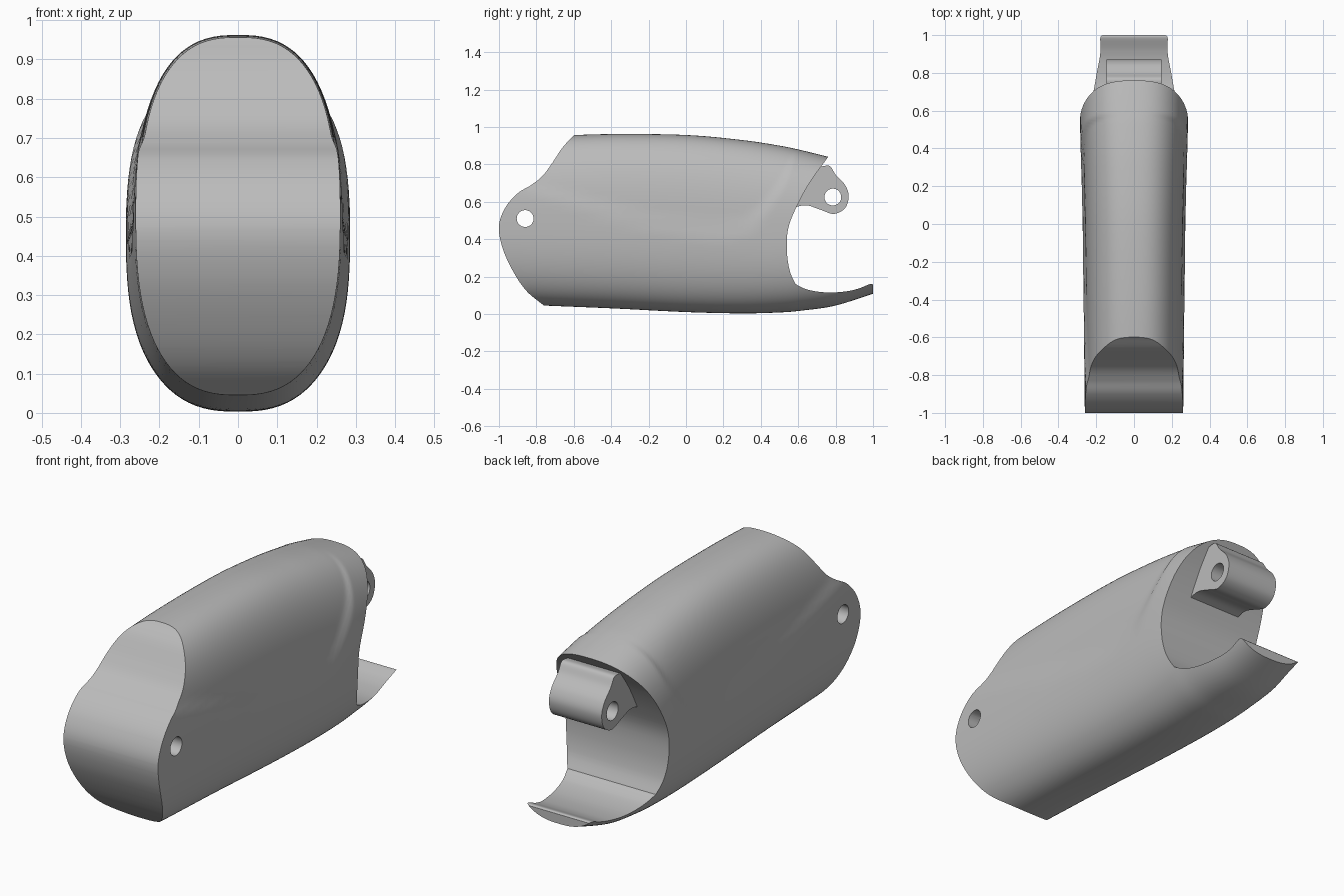
import bpy, bmesh
from math import pi, cos, sin, copysign, radians

cube = bpy.data.objects.get("Cube")
if cube:
    bpy.data.objects.remove(cube, do_unlink=True)

grey = bpy.data.materials.new("plain grey")
grey.use_nodes = True
grey.diffuse_color = (0.5, 0.5, 0.5, 1)
grey.node_tree.nodes["Principled BSDF"].inputs["Base Color"].default_value = (0.5, 0.5, 0.5, 1)


def smooth_path(points, steps=8):
    """Catmull-Rom curve through points of any dimension."""
    ext = [points[0], *points, points[-1]]
    out = []
    for a, b, c, d in zip(ext, ext[1:], ext[2:], ext[3:]):
        for i in range(steps):
            t = i / steps
            out.append(tuple(
                q + t * (r - p) / 2 + t * t * (2 * p - 5 * q + 4 * r - s) / 2
                + t ** 3 * (3 * q - p - 3 * r + s) / 2
                for p, q, r, s in zip(a, b, c, d)))
    return out + [points[-1]]


def loft(name, rings):
    """Closed solid skinned over equal-sized rings of points."""
    bm = bmesh.new()
    loops = [[bm.verts.new(p) for p in ring] for ring in rings]
    n = len(loops[0])
    for a, b in zip(loops, loops[1:]):
        for i in range(n):
            j = (i + 1) % n
            bm.faces.new((a[i], a[j], b[j], b[i]))
    bm.faces.new(loops[0])
    bm.faces.new(loops[-1])
    bmesh.ops.recalc_face_normals(bm, faces=bm.faces)
    mesh = bpy.data.meshes.new(name)
    bm.to_mesh(mesh)
    bm.free()
    mesh.materials.append(grey)
    obj = bpy.data.objects.new(name, mesh)
    bpy.context.collection.objects.link(obj)
    return obj


def prism(name, outline, half):
    """Side outline (y, z) extruded across x."""
    return loft(name, [[(x, y, z) for y, z in outline] for x in (-half, half)])


def combine(target, tool, operation):
    mod = target.modifiers.new("cut", "BOOLEAN")
    mod.operation, mod.solver, mod.object = operation, "EXACT", tool
    bpy.context.view_layer.objects.active = target
    bpy.ops.object.modifier_apply(modifier=mod.name)
    bpy.data.objects.remove(tool, do_unlink=True)


# Rounded shell: y, bottom, top, half width, crease height
stations = [
    (-1.05, .06, .94, .26, .76), (-.76, .045, .95, .263, .66),
    (-.4, .03, .962, .267, .56), (0, .01, .957, .273, .46),
    (.3, .003, .93, .28, .47), (.5, .008, .9, .285, .68),
    (.62, .018, .875, .285, .95), (.8, .045, .83, .28, 1.1),
    (1.02, .115, .77, .255, 1.2)]
SIDES, POWER = 96, 2 / 2.6
rings = []
for y, low, high, half, crease in smooth_path(stations):
    ring = []
    for i in range(SIDES):
        a = 2 * pi * (i + .5) / SIDES
        x = half * copysign(abs(cos(a)) ** POWER, cos(a))
        z = (low + high) / 2 + (high - low) / 2 * copysign(abs(sin(a)) ** POWER, sin(a))
        # Shallow step inward above the crease
        t = min(1, max(0, (z - crease) / .08 + .5))
        x *= 1 - .045 * t * t * (3 - 2 * t)
        ring.append((x, y, z))
    rings.append(ring)
body = loft("finger_segment_body", rings)

# Side silhouette: rounded nose, bottom lip and scooped back
nose = smooth_path([
    (-.57, 1), (-.6, .955), (-.66, .89), (-.72, .8), (-.77, .735), (-.83, .688),
    (-.9, .645), (-.965, .57), (-1, .47), (-.98, .35), (-.92, .22),
    (-.85, .12), (-.76, .045), (-.7, -.01)])
lip = smooth_path([(1, .155), (.985, .16), (.92, .135), (.85, .12),
                   (.75, .115), (.65, .13), (.585, .16)])
scoop = smooth_path([(.585, .16), (.555, .23), (.54, .33), (.545, .45),
                     (.585, .56), (.66, .7), (.76, .84), (.82, .93)])
outline = [(-.57, 1.1)] + nose + [(-.7, -.1), (1, -.1)] + lip + scoop[1:] + [(.82, 1.1)]
combine(body, prism("silhouette", outline, .5), "INTERSECT")

# Hinge lug under the back rim
lug = [(.5, .75)] + smooth_path([
    (.73, .79), (.77, .79), (.8, .745), (.85, .69), (.87, .63), (.85, .565),
    (.79, .535), (.72, .557), (.65, .58), (.6, .575), (.53, .55)])
combine(body, prism("hinge_lug", lug, .145), "UNION")

# Pin holes through the nose and the lug
for y, z in ((-.86, .51), (.785, .625)):
    circle = [(y + .045 * cos(i * pi / 20), z + .045 * sin(i * pi / 20)) for i in range(40)]
    combine(body, prism("pin_hole", circle, .6), "DIFFERENCE")

bpy.ops.object.select_all(action="DESELECT")
body.select_set(True)
bpy.context.view_layer.objects.active = body
bpy.ops.object.shade_smooth_by_angle(angle=radians(30))
